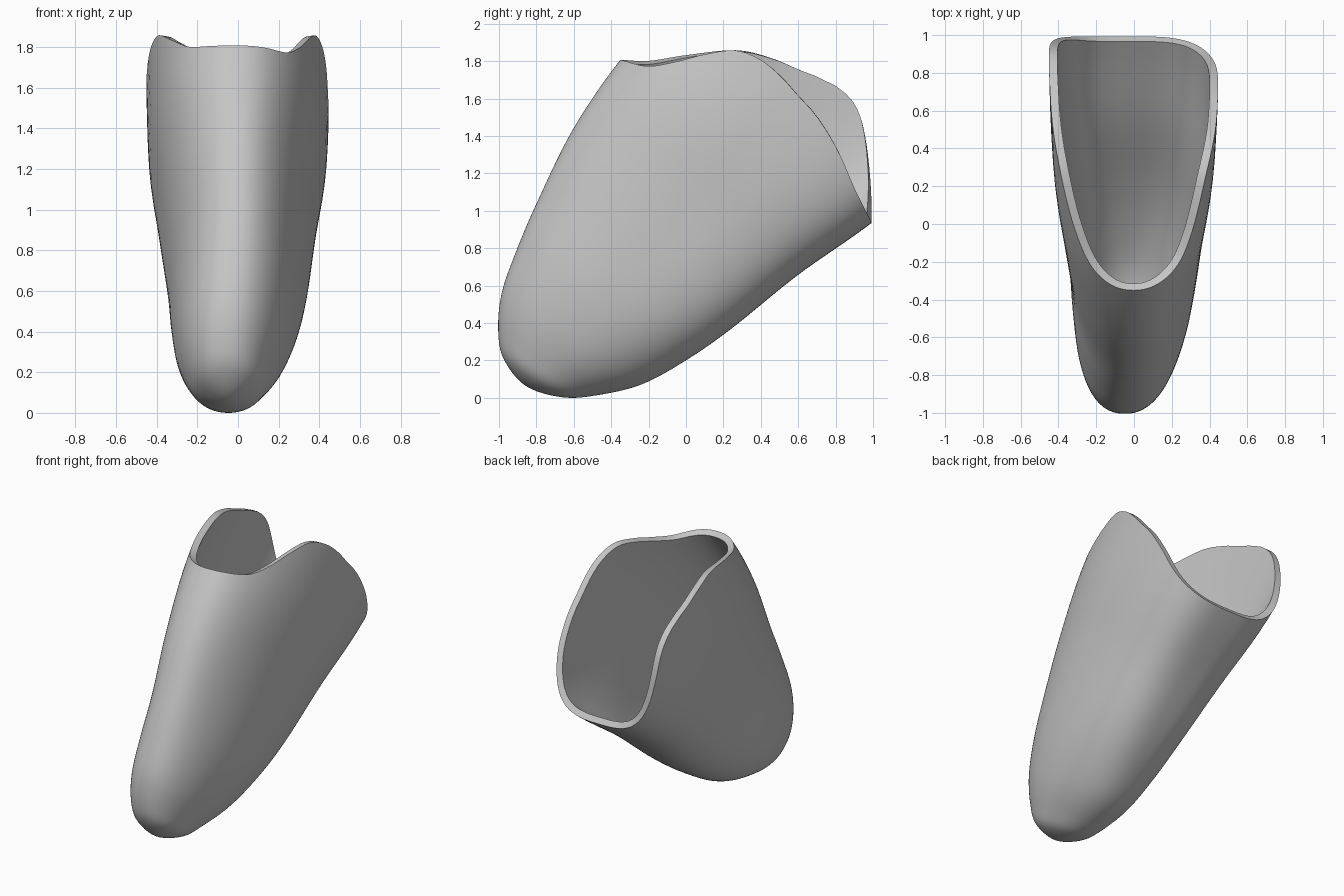
import bpy, bmesh, math
from mathutils import Vector

if "Cube" in bpy.data.objects:
    bpy.data.objects.remove(bpy.data.objects["Cube"], do_unlink=True)

RINGS, SIDES = 40, 128
AXIS_Y, AXIS_Z = 0.545, 0.84      # direction of the tilted socket axis

# Cross-sections from tip to top:
# axis distance, front edge, back edge, right x, left x, back squareness, widening to the back
SECTIONS = [Vector(s) for s in (
    (-0.415, -0.75, -0.75, -0.05, -0.05, 2.0, 0.05),
    (-0.36, -0.925, -0.555, -0.185, 0.09, 2.0, 0.05),
    (-0.25, -1.033, -0.405, -0.255, 0.16, 2.0, 0.06),
    (-0.07, -1.128, -0.235, -0.303, 0.235, 2.1, 0.09),
    (0.17, -1.187, -0.105, -0.325, 0.295, 2.3, 0.13),
    (0.45, -1.235, 0.008, -0.338, 0.333, 2.55, 0.16),
    (0.87, -1.285, 0.145, -0.38, 0.373, 2.9, 0.14),
    (1.32, -1.275, 0.325, -0.428, 0.425, 3.1, 0.10),
    (1.85, -1.200, 0.50, -0.445, 0.445, 3.1, 0.08))]

# Rim curve on each side: distance across the socket, distance along the axis
RIM_LEFT = [(-1.275, 1.321), (-1.133, 1.372), (-1.018, 1.476), (-0.913, 1.59),
            (-0.787, 1.697), (-0.645, 1.728), (-0.504, 1.712), (-0.368, 1.675),
            (-0.25, 1.645), (-0.12, 1.59), (-0.009, 1.53), (0.157, 1.42),
            (0.325, 1.321)]
RIM_RIGHT = [(-1.275, 1.321), (-1.149, 1.395), (-0.997, 1.53), (-0.784, 1.70),
             (-0.608, 1.766), (-0.443, 1.796), (-0.273, 1.828), (-0.141, 1.818),
             (-0.046, 1.772), (0.052, 1.681), (0.169, 1.542), (0.259, 1.42),
             (0.325, 1.321)]


def catmull(a, b, c, d, t):
    return 0.5 * (2 * b + (c - a) * t + (2 * a - 5 * b + 4 * c - d) * t * t
                  + (3 * b - a - 3 * c + d) * t ** 3)


def section(s):
    """Smoothly interpolated cross-section at station s."""
    n = len(SECTIONS) - 1
    i = min(int(s), n - 1)
    v, f, b, r, l, p, k = SECTIONS[1]
    before = SECTIONS[i - 1] if i else Vector((v, b, f, l, r, p, k))
    after = SECTIONS[i + 2] if i + 2 <= n else 2 * SECTIONS[n] - SECTIONS[n - 1]
    return catmull(before, SECTIONS[i], SECTIONS[i + 1], after, s - i)


def rim_height(u, table):
    """Smooth rim curve through the table."""
    u = min(max(u, table[0][0]), table[-1][0])
    last = len(table) - 1
    k = max(i for i in range(last) if table[i][0] <= u)

    def slope(i):
        a, b = table[max(i - 1, 0)], table[min(i + 1, last)]
        return (b[1] - a[1]) / (b[0] - a[0])
    (x0, y0), (x1, y1) = table[k], table[k + 1]
    h, t = x1 - x0, (u - x0) / (x1 - x0)
    return (y0 * (1 + 2 * t) * (1 - t) ** 2 + slope(k) * h * t * (1 - t) ** 2
            + y1 * t * t * (3 - 2 * t) + slope(k + 1) * h * t * t * (t - 1))


def socket_coords(s, deg):
    """Sideways, across and along-axis position on the outer skin."""
    v, front, back, right, left, power, widen = section(s)
    c, sn = math.cos(math.radians(deg)), math.sin(math.radians(deg))
    e = 2 / (power if c < 0 else 2.2 if sn > 0 else 2.3)
    cu = math.copysign(abs(c) ** e, c)
    sx = math.copysign(abs(sn) ** e, sn)
    u = (front + back) / 2 - (back - front) / 2 * cu
    x = (left + right) / 2 + (left - right) / 2 * sx * (1 - widen * cu)
    return x, u, v


def rim_station(deg):
    """Station where the skin meets the rim curve."""
    table = RIM_LEFT if deg <= 180 else RIM_RIGHT
    low, high = 5.0, len(SECTIONS) - 1.0
    for _ in range(30):
        mid = (low + high) / 2
        x, u, v = socket_coords(mid, deg)
        low, high = (mid, high) if v < rim_height(u, table) else (low, mid)
    return low


def surface_point(s, deg):
    x, u, v = socket_coords(s, deg)
    return Vector((x, AXIS_Z * u + AXIS_Y * v, -AXIS_Y * u + AXIS_Z * v))


# Outer skin of the socket, lofted from the closed tip to the shaped rim
bm = bmesh.new()
angles = [360 * j / SIDES for j in range(SIDES)]
tops = [rim_station(a) for a in angles]
tip = bm.verts.new(surface_point(0, 0))
rings = [[bm.verts.new(surface_point(top * i / RINGS, a)) for a, top in zip(angles, tops)]
         for i in range(1, RINGS + 1)]
for j in range(SIDES):
    k = (j + 1) % SIDES
    bm.faces.new((tip, rings[0][j], rings[0][k]))
    for lower, upper in zip(rings, rings[1:]):
        bm.faces.new((lower[j], upper[j], upper[k], lower[k]))
bmesh.ops.recalc_face_normals(bm, faces=bm.faces)
# Open shell: make the normals point away from the axis
probe = rings[20][0]
probe.normal_update()
if probe.normal.y > 0:
    bmesh.ops.reverse_faces(bm, faces=bm.faces)
low = min(v.co.z for v in bm.verts)
bmesh.ops.translate(bm, verts=bm.verts, vec=(0, 0, -low))
mesh = bpy.data.meshes.new("socket_shell")
bm.to_mesh(mesh)
bm.free()
shell = bpy.data.objects.new("socket_shell", mesh)
bpy.context.collection.objects.link(shell)

# Wall thickness, grown inwards
wall = shell.modifiers.new("wall", 'SOLIDIFY')
wall.thickness = 0.045
wall.offset = -1

# Plain grey material
grey = bpy.data.materials.new("plain_grey")
grey.use_nodes = True
colour = (0.56, 0.56, 0.56, 1)
grey.diffuse_color = colour
grey.node_tree.nodes["Principled BSDF"].inputs["Base Color"].default_value = colour
mesh.materials.append(grey)

bpy.context.view_layer.objects.active = shell
shell.select_set(True)
bpy.ops.object.modifier_apply(modifier="wall")
bpy.ops.object.shade_smooth_by_angle(angle=math.radians(40))
